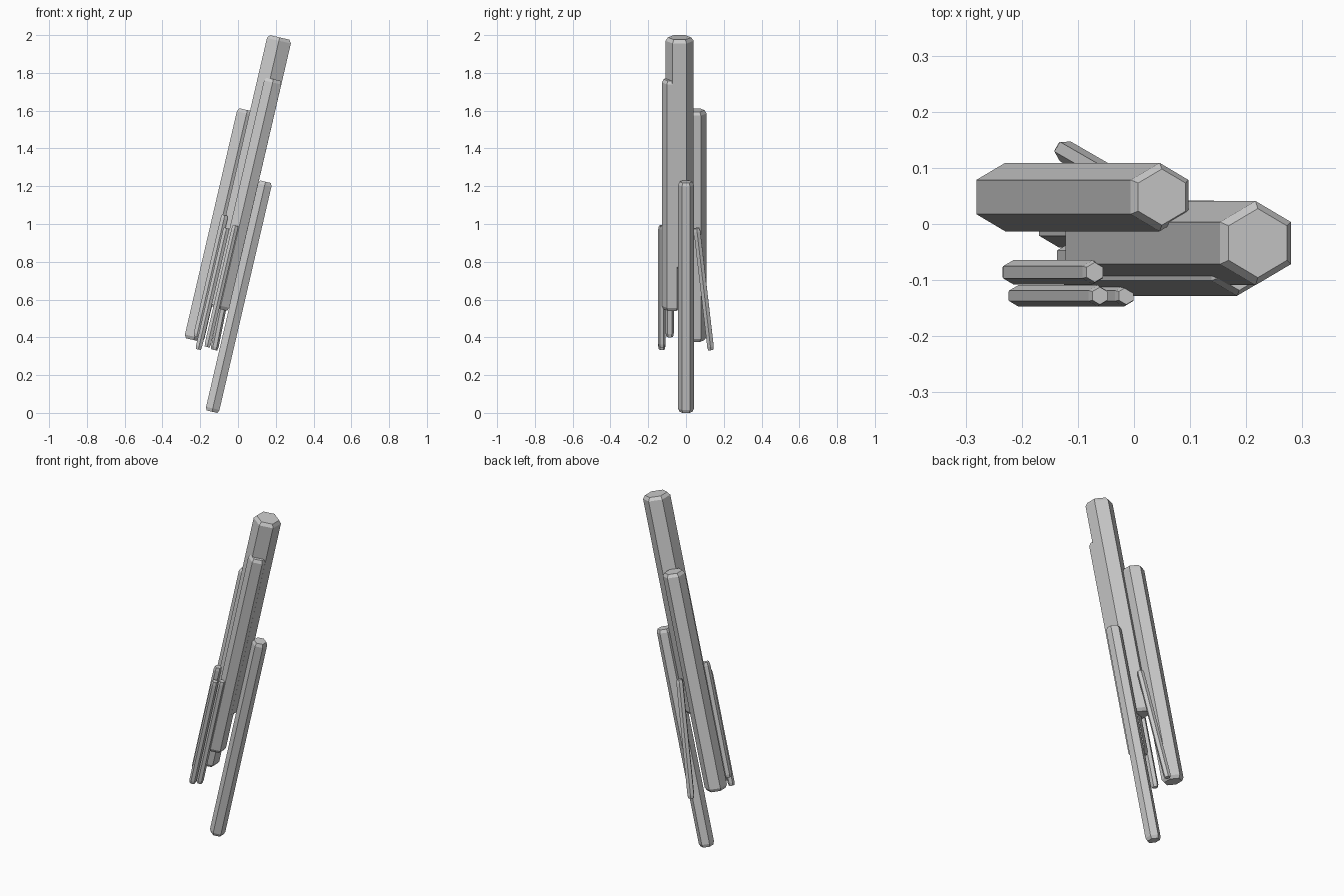
import bpy, bmesh
from math import radians, cos, sin, pi
from mathutils import Matrix, Vector

if "Cube" in bpy.data.objects:
    bpy.data.objects.remove(bpy.data.objects["Cube"])

TILT = radians(13.1)


def crystal(name, centre, radius, length, heading=0):
    """Leaning six-sided column with chamfered ends."""
    bm = bmesh.new()
    h = length / 2
    rings = []
    for z, r in ((-h, 0.82 * radius), (-h + 0.018, radius),
                 (h - 0.018, radius), (h, 0.82 * radius)):
        rings.append([bm.verts.new((r * cos(pi / 6 + i * pi / 3),
                                    r * sin(pi / 6 + i * pi / 3), z))
                      for i in range(6)])
    for lo, hi in zip(rings, rings[1:]):
        for i in range(6):
            j = (i + 1) % 6
            bm.faces.new((lo[i], lo[j], hi[j], hi[i]))
    bm.faces.new(rings[0][::-1])
    bm.faces.new(rings[-1])
    mesh = bpy.data.meshes.new(name)
    bm.to_mesh(mesh)
    bm.free()
    ob = bpy.data.objects.new(name, mesh)
    ob.matrix_world = (Matrix.Translation(Vector(centre))
                       @ Matrix.Rotation(radians(heading), 4, 'Z')
                       @ Matrix.Rotation(TILT, 4, 'Y'))
    bpy.context.collection.objects.link(ob)


# Long columns
crystal("main_column", (0.079, -0.034, 1.379), 0.075, 1.25)
crystal("front_column", (0.046, -0.074, 1.158), 0.054, 1.25)
crystal("back_column", (-0.092, 0.048, 0.994), 0.061, 1.25)
crystal("low_column", (0.004, 0.0, 0.615), 0.042, 1.25)

# Short slivers clinging to the sides
crystal("sliver_inner", (-0.1445, -0.086, 0.725), 0.0215, 0.66)
crystal("sliver_left", (-0.1355, -0.128, 0.657), 0.019, 0.66)
crystal("sliver_right", (-0.0885, -0.128, 0.670), 0.019, 0.66)
crystal("sliver_back", (-0.061, 0.094, 0.656), 0.020, 0.66, heading=-30)
